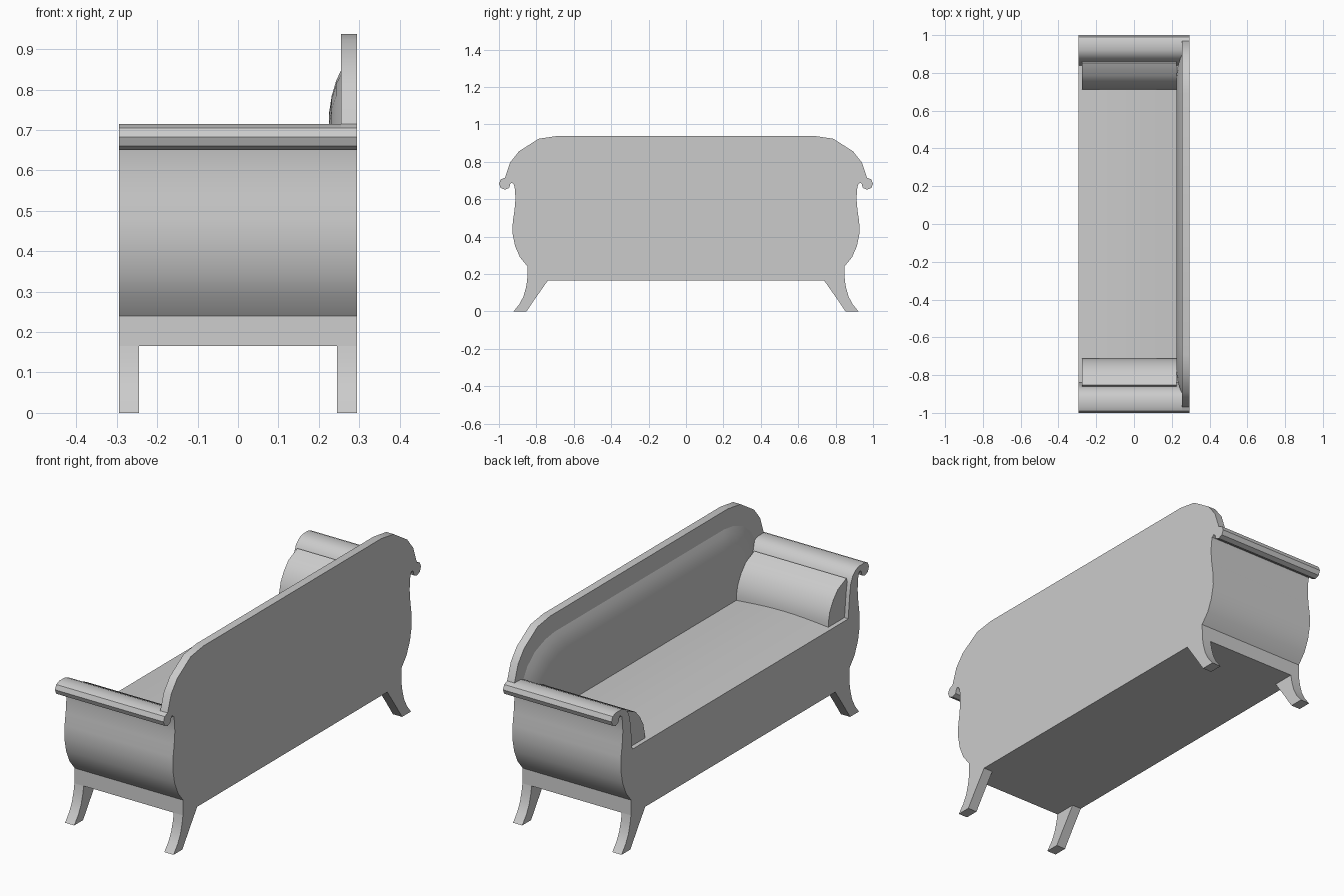
import bpy, bmesh, math

if "Cube" in bpy.data.objects:
    bpy.data.objects.remove(bpy.data.objects["Cube"])

# One plain grey for the whole settee
grey = bpy.data.materials.new("plain_grey")
grey.use_nodes = True
colour = (0.6, 0.6, 0.6, 1)
grey.diffuse_color = colour
grey.node_tree.nodes["Principled BSDF"].inputs["Base Color"].default_value = colour


def loft(name, rings, angle=32):
    """Skin a row of closed rings, cap both ends, and smooth the soft edges."""
    bm = bmesh.new()
    loops = [[bm.verts.new(p) for p in ring] for ring in rings]
    for a, b in zip(loops, loops[1:]):
        for i in range(len(a)):
            j = (i + 1) % len(a)
            bm.faces.new((a[i], a[j], b[j], b[i]))
    bm.faces.new(loops[0])
    bm.faces.new(loops[-1])
    bmesh.ops.recalc_face_normals(bm, faces=bm.faces)
    mesh = bpy.data.meshes.new(name)
    bm.to_mesh(mesh)
    bm.free()
    mesh.materials.append(grey)
    for poly in mesh.polygons:
        poly.use_smooth = True
    mesh.set_sharp_from_angle(angle=math.radians(angle))
    obj = bpy.data.objects.new(name, mesh)
    bpy.context.collection.objects.link(obj)
    return obj


def extrude(name, profile, x0, x1):
    return loft(name, [[(x, y, z) for y, z in profile] for x in (x0, x1)])


def both_sides(half):
    return half + [(-y, z) for y, z in reversed(half)]


# Shared half profiles in (y, z)
outer_side = [(0.849, 0.166), (0.847, 0.24), (0.888, 0.29), (0.914, 0.35),
              (0.928, 0.42), (0.926, 0.48), (0.917, 0.54), (0.912, 0.60),
              (0.914, 0.65), (0.92, 0.678), (0.932, 0.688), (0.94, 0.68)]
scroll = [(0.968 + 0.032 * math.cos(math.radians(a)),
           0.683 + 0.032 * math.sin(math.radians(a))) for a in range(-135, 91, 45)]
arm_inside = [(0.92, 0.714), (0.895, 0.704), (0.872, 0.682), (0.858, 0.65),
              (0.85, 0.60), (0.838, 0.487)]
crown = [(0.94, 0.797), (0.893, 0.856), (0.788, 0.923), (0.69, 0.938)]

# Seat, rail and scrolled arms as one section, with the tall back behind
extrude("seat_and_arms", both_sides(outer_side + scroll + arm_inside), -0.295, 0.255)
extrude("back_panel", both_sides(outer_side + scroll + crown), 0.255, 0.295)

# Gently domed seat cushion
steps = 10
dome = [(-0.294 + 0.524 * i / steps, 0.487 + 0.016 * math.sin(math.pi * i / steps))
        for i in range(steps + 1)]
section = [(-0.294, 0.47)] + dome + [(0.23, 0.47)]
loft("seat_cushion", [[(x, y, z) for x, z in section] for y in (-0.838, 0.838)])

# Padded back, narrowing towards its face
pad = [(0.9, 0.47), (0.9, 0.71), (0.87, 0.76), (0.81, 0.81), (0.73, 0.84), (0.66, 0.85)]
rings = []
for x, inset in ((0.256, 0), (0.243, 0.028), (0.232, 0.065), (0.225, 0.11)):
    k = 1 - inset / 0.9
    half = [(y * k, z - inset * (z - 0.47) / 0.38) for y, z in pad]
    rings.append([(x, y, z) for y, z in both_sides(half)])
loft("back_cushion", rings, 40)

# Arm cushions and splayed legs on each end
arm_pad = [(0.712, 0.47), (0.712, 0.51), (0.724, 0.56), (0.75, 0.606), (0.785, 0.645),
           (0.853, 0.676), (0.88, 0.6), (0.88, 0.47)]
leg = [(0.849, 0.166), (0.855, 0.13), (0.869, 0.08), (0.89, 0.04), (0.922, 0),
       (0.853, 0), (0.80, 0.078), (0.738, 0.166)]
for side, s in (("left", 1), ("right", -1)):
    extrude(side + "_arm_cushion", [(y * s, z) for y, z in arm_pad], -0.275, 0.226)
    for place, x in (("front", -0.295), ("back", 0.245)):
        extrude(f"{place}_{side}_leg", [(y * s, z) for y, z in leg], x, x + 0.05)
